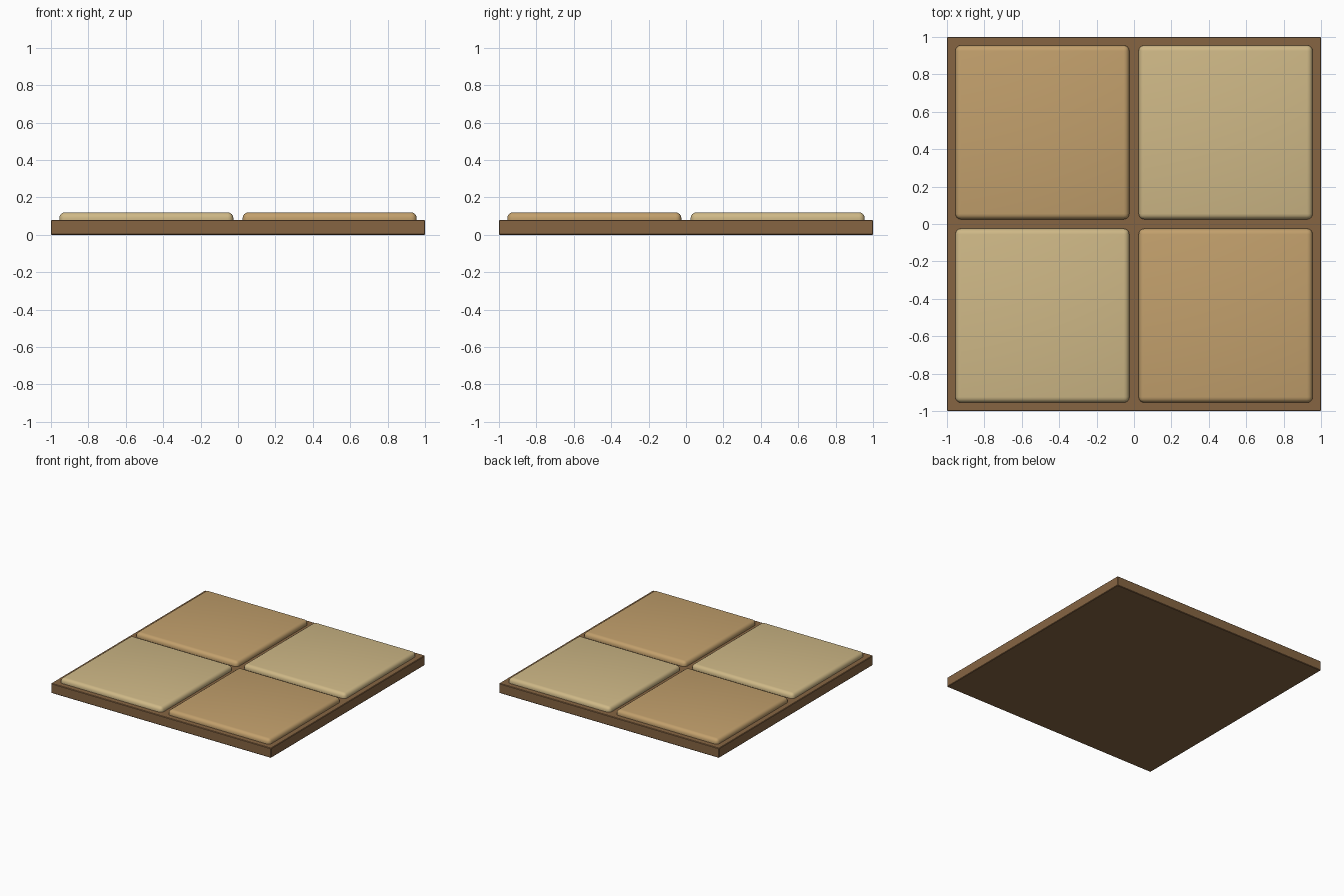
import bpy
from math import radians

if "Cube" in bpy.data.objects:
    bpy.data.objects.remove(bpy.data.objects["Cube"])


def material(name, color):
    mat = bpy.data.materials.new(name)
    mat.diffuse_color = (*color, 1)
    mat.use_nodes = True
    mat.node_tree.nodes["Principled BSDF"].inputs["Base Color"].default_value = mat.diffuse_color
    return mat


def rounded_box(name, center, size, radius, segments, mat):
    bpy.ops.mesh.primitive_cube_add(size=1, location=center)
    obj = bpy.context.object
    obj.name = name
    obj.scale = size
    bpy.ops.object.transform_apply(location=False, rotation=False, scale=True)
    bevel = obj.modifiers.new("Rounded edges", 'BEVEL')
    bevel.width = radius
    bevel.segments = segments
    bpy.ops.object.modifier_apply(modifier=bevel.name)
    bpy.ops.object.shade_smooth_by_angle(angle=radians(35))
    obj.data.materials.append(mat)
    return obj


brown = material("dark_wood", (0.24, 0.13, 0.055))
tan = material("tan_tile", (0.54, 0.35, 0.15))
cream = material("cream_tile", (0.62, 0.48, 0.24))

# Base slab with a slight edge break
rounded_box("base_slab", (0, 0, 0.04), (2, 2, 0.08), 0.004, 1, brown)

# Four pillowed tiles in a checker pattern, partly sunk into the slab
for sx, x_name in ((-1, "left"), (1, "right")):
    for sy, y_name in ((-1, "front"), (1, "back")):
        rounded_box(f"tile_{y_name}_{x_name}", (sx * 0.49, sy * 0.49, 0.08),
                    (0.93, 0.93, 0.08), 0.03, 4, cream if sx == sy else tan)
